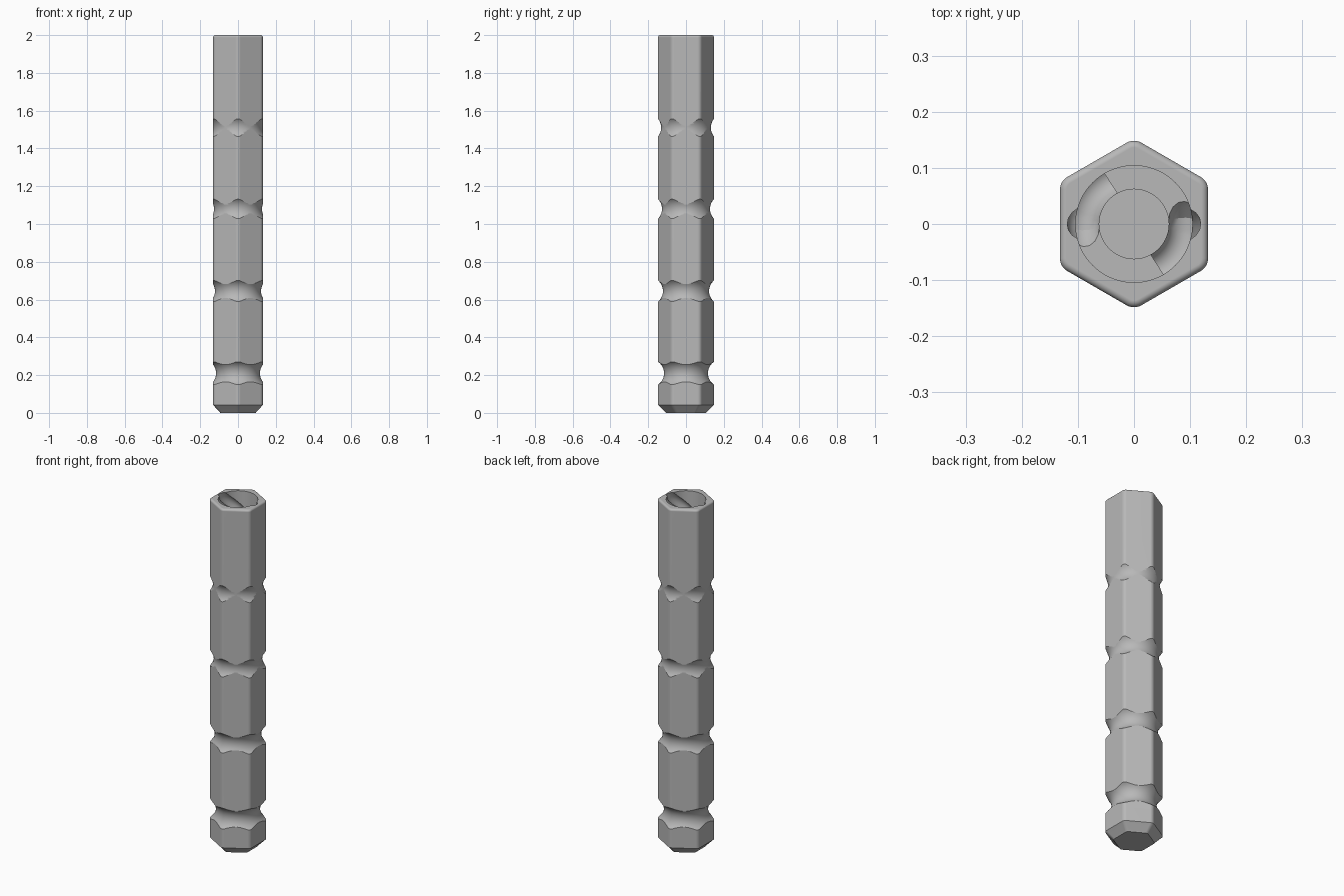
import bpy, bmesh
from math import sin, cos, pi, radians, sqrt

default = bpy.data.objects.get("Cube")
if default:
    bpy.data.objects.remove(default, do_unlink=True)

APOTHEM, HEIGHT = 0.132, 2.0
CORNER = 0.026
FLOOR = 1.70          # level of the bore floor
SLOT_RADIUS = 0.029
SLOT_PATH = 0.09      # distance of the slot centre line from the axis

steel = bpy.data.materials.new("grey_steel")
steel.use_nodes = True
grey = (0.48, 0.48, 0.48, 1)
steel.diffuse_color = grey
steel.node_tree.nodes["Principled BSDF"].inputs["Base Color"].default_value = grey


def loft(name, rings):
    """Skin a closed solid through rings of equal length."""
    bm = bmesh.new()
    loops = [[bm.verts.new(p) for p in ring] for ring in rings]
    n = len(loops[0])
    for a, b in zip(loops, loops[1:]):
        for i in range(n):
            j = (i + 1) % n
            bm.faces.new((a[i], a[j], b[j], b[i]))
    bm.faces.new(loops[0][::-1])
    bm.faces.new(loops[-1])
    bmesh.ops.recalc_face_normals(bm, faces=bm.faces)
    mesh = bpy.data.meshes.new(name)
    bm.to_mesh(mesh)
    bm.free()
    mesh.materials.append(steel)
    obj = bpy.data.objects.new(name, mesh)
    bpy.context.collection.objects.link(obj)
    return obj


def hexagon(z, apothem, corner, steps=6):
    """Rounded hexagon with corners on the y axis."""
    ring = []
    reach = (apothem - corner) / cos(pi / 6)
    for k in range(6):
        mid = pi / 6 + k * pi / 3
        for s in range(steps + 1):
            a = mid - pi / 6 + s * pi / 3 / steps
            ring.append((reach * cos(mid) + corner * cos(a),
                         reach * sin(mid) + corner * sin(a), z))
    return ring


def circle(z, r, n=96):
    return [(r * cos(2 * pi * i / n), r * sin(2 * pi * i / n), z) for i in range(n)]


# Hexagonal rod: chamfered foot, softly rounded top rim
rings = [hexagon(0, 0.094, 0.02), hexagon(0.006, 0.098, 0.02),
         hexagon(0.042, APOTHEM, CORNER)]
EDGE = 0.012
for i in range(6):
    t = i / 5 * pi / 2
    inset = EDGE * (1 - cos(t))
    rings.append(hexagon(HEIGHT - EDGE + EDGE * sin(t), APOTHEM - inset, CORNER - inset))
rod = loft("hexagonal_rod", rings)

cutters = []

# Round waist grooves, deeper towards the foot
GROOVE = 0.073
for z, waist in ((1.51, 0.1315), (1.08, 0.127), (0.645, 0.122), (0.21, 0.116)):
    bpy.ops.mesh.primitive_torus_add(location=(0, 0, z), major_radius=waist + GROOVE,
                                     minor_radius=GROOVE, major_segments=96,
                                     minor_segments=48)
    cutters.append(bpy.context.object)
    cutters[-1].name = "groove_cutter"

# Stepped bore in the top
cutters.append(loft("bore_cutter", [circle(FLOOR, 0.104), circle(HEIGHT + 0.1, 0.104)]))
cutters.append(loft("pilot_cutter", [circle(FLOOR - 0.05, 0.062), circle(FLOOR + 0.1, 0.062)]))

# Twin spiral slots that start as notches in the rim and end in the bore floor
for start in (0, pi):
    curve = bpy.data.curves.new("slot_path", "CURVE")
    curve.dimensions = "3D"
    curve.bevel_depth = SLOT_RADIUS
    curve.bevel_resolution = 6
    curve.use_fill_caps = True
    path = [(0, HEIGHT + 0.05), (0, HEIGHT - 0.005)]
    for d in range(6, 241, 6):
        drop = min(d / 180, 1)
        path.append((-radians(d), HEIGHT - 0.01 - (HEIGHT - 0.01 - FLOOR) * drop))
    spline = curve.splines.new("POLY")
    spline.points.add(len(path) - 1)
    for p, (a, z) in zip(spline.points, path):
        p.co = (SLOT_PATH * cos(start + a), SLOT_PATH * sin(start + a), z, 1)
    tube = bpy.data.objects.new("slot_cutter", curve)
    bpy.context.collection.objects.link(tube)
    bpy.ops.object.select_all(action="DESELECT")
    tube.select_set(True)
    bpy.context.view_layer.objects.active = tube
    bpy.ops.object.convert(target="MESH")
    tube = bpy.context.object
    bm = bmesh.new()
    bm.from_mesh(tube.data)
    bmesh.ops.remove_doubles(bm, verts=bm.verts, dist=1e-5)
    bmesh.ops.recalc_face_normals(bm, faces=bm.faces)
    bm.to_mesh(tube.data)
    bm.free()
    cutters.append(tube)

# Cut everything out of the rod, then drop the cutters
bpy.ops.object.select_all(action="DESELECT")
rod.select_set(True)
bpy.context.view_layer.objects.active = rod
for cutter in cutters:
    cutter.hide_render = True
    cutter.data.materials.clear()
    cutter.data.materials.append(steel)
    mod = rod.modifiers.new("cut", "BOOLEAN")
    mod.operation = "DIFFERENCE"
    mod.solver = "EXACT"
    mod.object = cutter
    bpy.ops.object.modifier_apply(modifier=mod.name)
for cutter in cutters:
    bpy.data.objects.remove(cutter, do_unlink=True)

# Smooth rounded surfaces, crisp groove and bore edges
bpy.ops.object.shade_smooth_by_angle(angle=radians(25))
weighted = rod.modifiers.new("weighted_normals", "WEIGHTED_NORMAL")
weighted.keep_sharp = True
